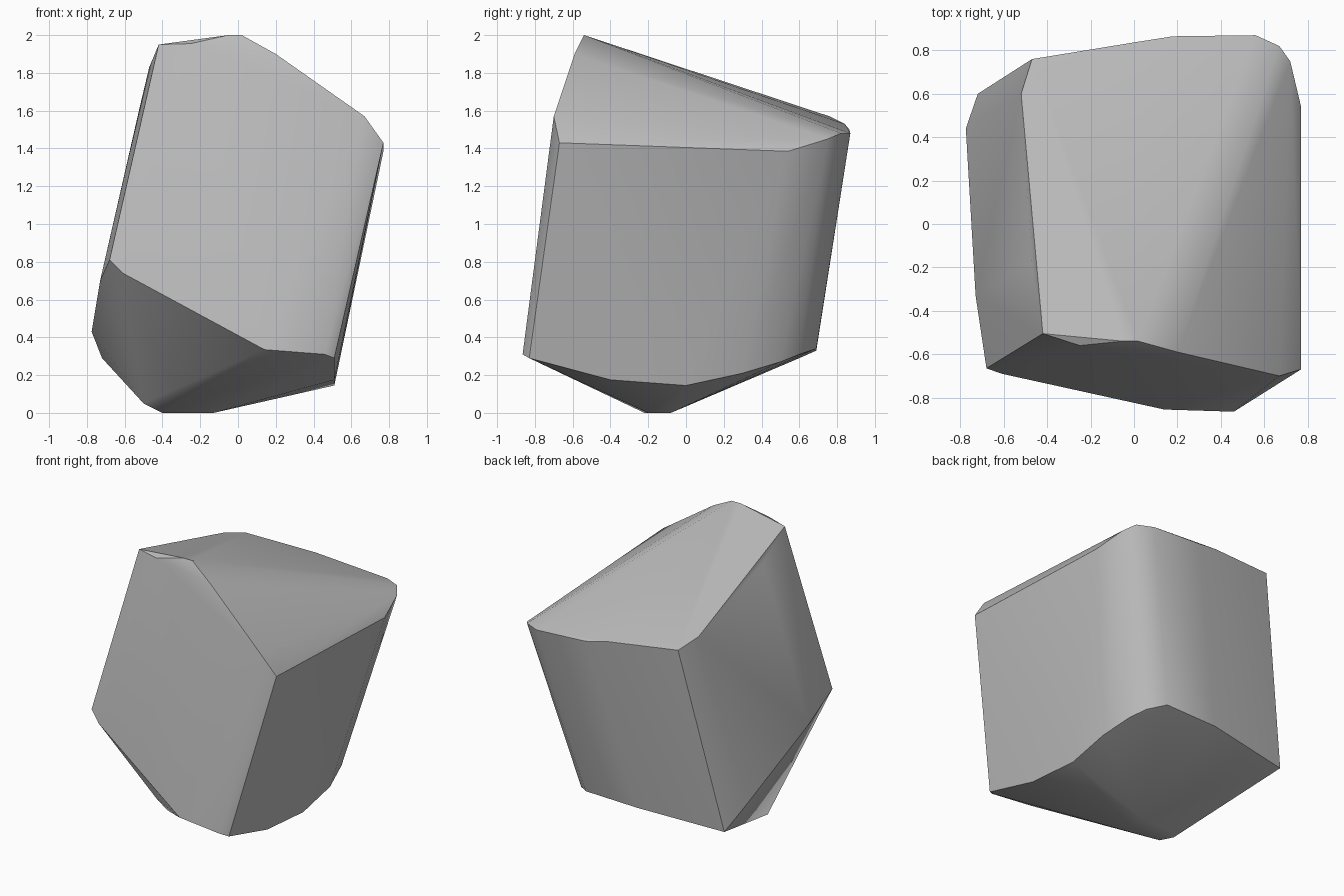
import bpy
import bmesh
import math

# Remove the default object
default_cube = bpy.data.objects.get("Cube")
if default_cube is not None:
    bpy.data.objects.remove(default_cube, do_unlink=True)


def flat_material(name, colour):
    material = bpy.data.materials.new(name)
    material.use_nodes = True
    material.diffuse_color = colour
    shader = next(n for n in material.node_tree.nodes if n.type == "BSDF_PRINCIPLED")
    shader.inputs["Base Color"].default_value = colour
    shader.inputs["Roughness"].default_value = 0.9
    return material


def hull_object(name, rings, material, crease_angle):
    """Wrap a convex skin around several rings of chipped corners."""
    bm = bmesh.new()
    for ring in rings:
        for corner in ring:
            bm.verts.new(corner)
    result = bmesh.ops.convex_hull(bm, input=bm.verts[:])
    unused = set(result["geom_interior"]) | set(result["geom_unused"])
    loose = [item for item in unused if isinstance(item, bmesh.types.BMVert)]
    bmesh.ops.delete(bm, geom=loose, context="VERTS")
    bmesh.ops.recalc_face_normals(bm, faces=bm.faces[:])

    mesh = bpy.data.meshes.new(name)
    bm.to_mesh(mesh)
    bm.free()
    mesh.materials.append(material)
    rock = bpy.data.objects.new(name, mesh)
    bpy.context.collection.objects.link(rock)

    # Soft worn faces with crisp broken edges
    for other in bpy.context.selected_objects:
        other.select_set(False)
    rock.select_set(True)
    bpy.context.view_layer.objects.active = rock
    bpy.ops.object.shade_smooth_by_angle(angle=math.radians(crease_angle))
    return rock


# Sloping upper rim, from the front peak round the right side to the back
upper_rim = [
    (-.42, -.505, 1.95), (-.25, -.56, 1.955), (-.05, -.54, 2), (.02, -.54, 2),
    (.2, -.59, 1.9), (.67, -.7, 1.57), (.77, -.67, 1.43),
    (.77, .54, 1.385), (.72, .75, 1.45), (.67, .82, 1.48),
    (.56, .87, 1.48), (.18, .865, 1.5), (.02, .84, 1.53),
    (-.47, .76, 1.57), (-.52, .6, 1.62), (-.47, -.19, 1.83),
]

# Lower rim where the leaning sides break off
lower_rim = [
    (-.68, -.665, .81), (-.61, -.69, .74), (.14, -.855, .335),
    (.46, -.865, .31), (.51, -.83, .29), (.51, -.4, .175),
    (.51, 0, .145), (.51, .3, .21), (.46, .5, .27), (.4, .6, .31),
    (.3, .69, .34), (-.1, .69, .33), (-.72, .6, .29),
    (-.775, .44, .43), (-.73, -.33, .7),
]

# Small worn patch the rock stands on
foot = [
    (-.5, -.2, .05), (-.4, -.22, 0), (-.13, -.2, 0),
    (-.13, -.08, 0), (-.38, -.08, 0),
]

stone_grey = flat_material("stone grey", (.5, .5, .5, 1))
hull_object("rock", [upper_rim, lower_rim, foot], stone_grey, 35)
